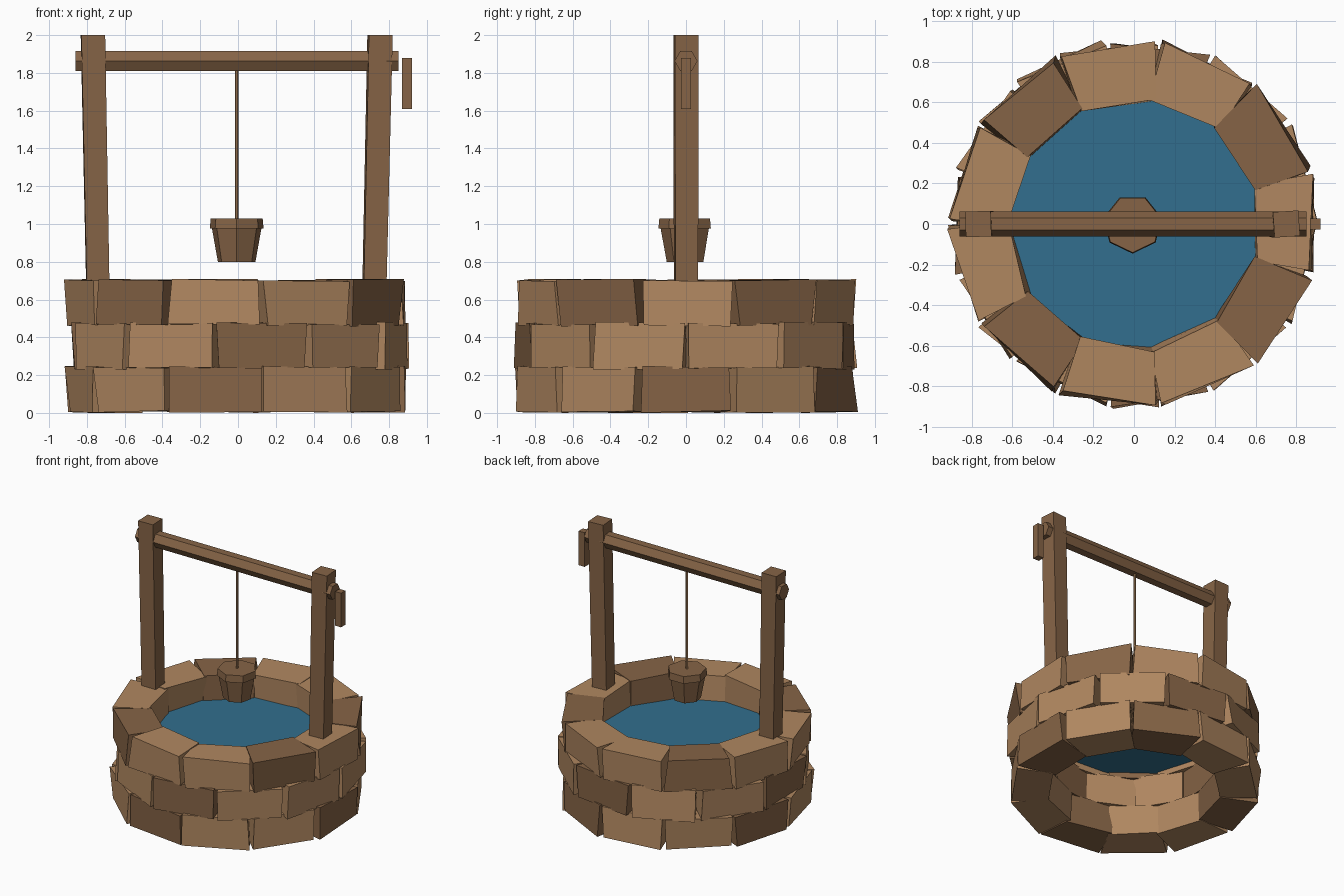
import bpy, bmesh, math, random
from mathutils import Matrix, Vector

random.seed(7)
if "Cube" in bpy.data.objects:
    bpy.data.objects.remove(bpy.data.objects["Cube"])


def make_material(name, srgb):
    col = [(c / 255 / 12.92 if c < 11 else ((c / 255 + 0.055) / 1.055) ** 2.4) for c in srgb] + [1]
    mat = bpy.data.materials.new(name)
    mat.use_nodes = True
    mat.diffuse_color = col
    mat.node_tree.nodes["Principled BSDF"].inputs["Base Color"].default_value = col
    return mat


light_stone = make_material("light_brown", (176, 135, 96))
dark_wood = make_material("dark_brown", (134, 100, 70))
water_blue = make_material("water_blue", (50, 111, 142))


def finish(name, bm, *mats):
    bmesh.ops.recalc_face_normals(bm, faces=bm.faces)
    mesh = bpy.data.meshes.new(name)
    bm.to_mesh(mesh)
    bm.free()
    for m in mats:
        mesh.materials.append(m)
    obj = bpy.data.objects.new(name, mesh)
    bpy.context.collection.objects.link(obj)
    return obj


def add_block(bm, corners, index=0):
    """Six-sided block; corners are ordered by (a, b, c) binary position."""
    v = [bm.verts.new(c) for c in corners]
    for q in ((0, 1, 3, 2), (4, 6, 7, 5), (0, 4, 5, 1), (2, 3, 7, 6), (0, 2, 6, 4), (1, 5, 7, 3)):
        bm.faces.new([v[i] for i in q]).material_index = index


def jitter(amount):
    return random.uniform(-amount, amount)


# Stone wall: three staggered rings of irregular blocks
BRICKS = 11
STEP = math.tau / BRICKS


def stone_ring(name, low, high, offset, dark):
    bm = bmesh.new()
    for k in range(BRICKS):
        corners = []
        for radius, half in ((0.625, 17.5), (0.905, 15.2)):
            for side in (-1, 1):
                for z in (low, high):
                    ang = (k + offset) * STEP + side * math.radians(half + jitter(0.9))
                    r = radius + jitter(0.018)
                    corners.append((r * math.cos(ang), r * math.sin(ang), max(0, z + jitter(0.007))))
        add_block(bm, corners, 1 if k in dark else 0)
    return finish(name, bm, light_stone, dark_wood)


stone_ring("lower_stone_ring", 0.006, 0.242, 0, (0, 2, 5, 8))
stone_ring("middle_stone_ring", 0.236, 0.475, 0.5, (2, 5, 8))
stone_ring("upper_stone_ring", 0.465, 0.703, 0, (1, 4, 7, 10))

# Water surface
bm = bmesh.new()
bmesh.ops.create_circle(bm, cap_ends=True, segments=24, radius=0.66,
                        matrix=Matrix.Translation((0, 0, 0.51)))
finish("water", bm, water_blue)


# Leaning posts
def post(name, foot, head, twist):
    bm = bmesh.new()
    corners = []
    for sx in (-1, 1):
        for sy in (-1, 1):
            for x, z, half in ((foot, 0.66, 0.06), (head, 2.0, 0.063)):
                p = Matrix.Rotation(twist, 3, 'Z') @ Vector((sx * half, sy * half, 0))
                corners.append((x + p.x, p.y, z))
    add_block(bm, corners)
    return finish(name, bm, dark_wood)


post("right_post", -0.742, -0.768, 0.03)
post("left_post", 0.722, 0.752, 0.07)


# Round parts: stacked rings of (radius, height), capped at both ends
def turned(name, profile, sides, start, mat):
    bm = bmesh.new()
    rings = [[bm.verts.new((r * math.cos(start + i * math.tau / sides),
                            r * math.sin(start + i * math.tau / sides), z))
              for i in range(sides)] for r, z in profile]
    for a, b in zip(rings, rings[1:]):
        for i in range(sides):
            j = (i + 1) % sides
            bm.faces.new((a[i], a[j], b[j], b[i]))
    bm.faces.new(rings[0])
    bm.faces.new(rings[-1])
    return finish(name, bm, mat)


# Six-sided crossbeam
beam = turned("crossbeam", [(0.061, -0.86), (0.061, 0.85)], 6, math.pi / 2, dark_wood)
beam.data.transform(Matrix.Translation((0, 0, 1.863)) @ Matrix.Rotation(math.pi / 2, 4, 'Y'))

# Crank handle
bm = bmesh.new()
bmesh.ops.create_cube(bm, size=1, matrix=Matrix.Translation((0.895, 0, 1.745))
                      @ Matrix.Diagonal((0.052, 0.054, 0.27, 1)))
finish("crank_handle", bm, dark_wood)

# Rope and seven-sided bucket
rope = turned("rope", [(0.009, 1.02), (0.009, 1.83)], 6, 0, light_stone)
bucket = turned("bucket", [(0.102, 0.8), (0.134, 0.975), (0.146, 0.975), (0.141, 1.03)],
                7, -math.pi / 2, dark_wood)
for part in (rope, bucket):
    part.data.transform(Matrix.Translation((-0.007, 0, 0)))
